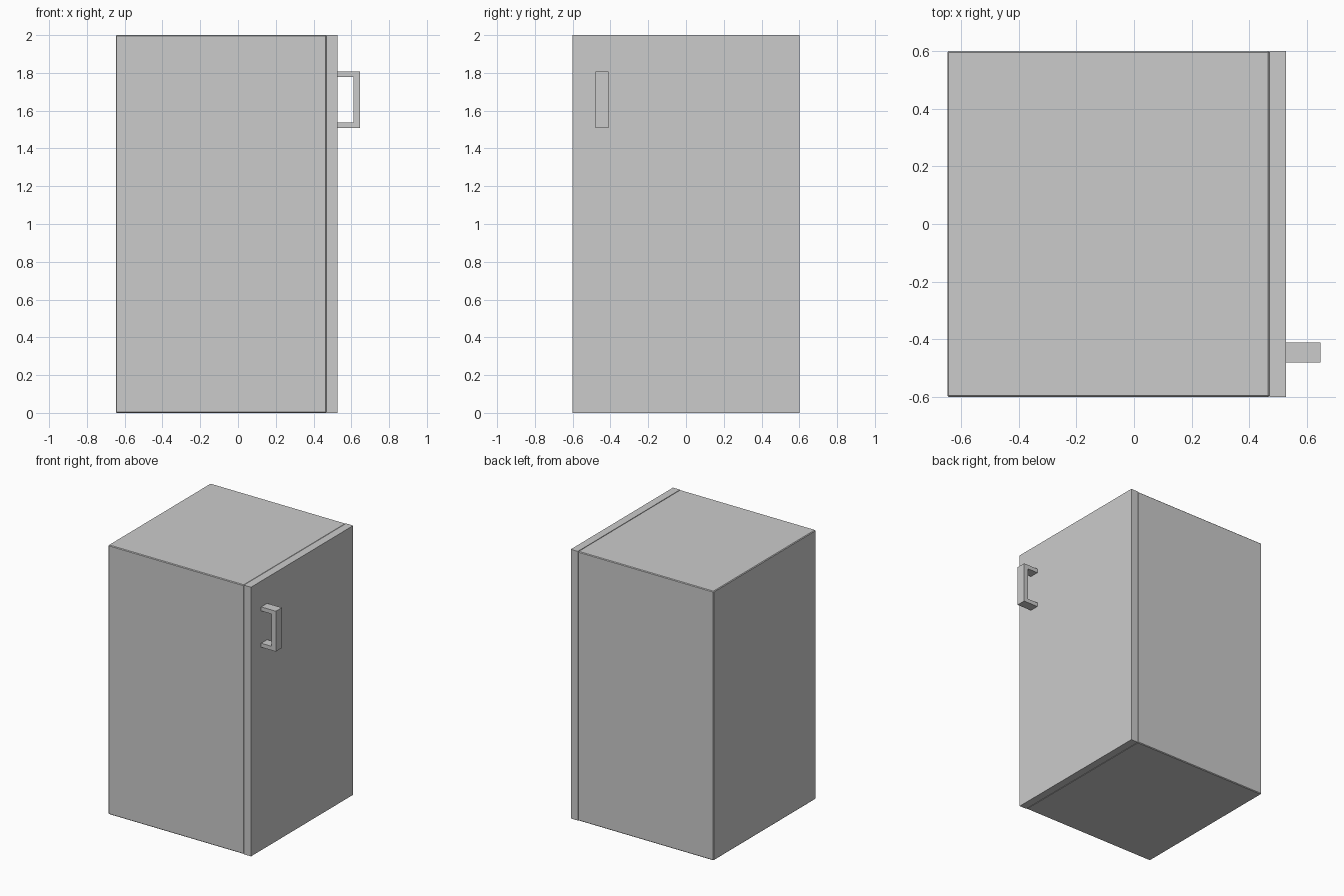
import bpy, bmesh

if "Cube" in bpy.data.objects:
    bpy.data.objects.remove(bpy.data.objects["Cube"])


def extrude_profile(name, pts, y0, y1, bevel=0.0):
    """Extrude an x-z profile between two y positions."""
    bm = bmesh.new()
    face = bm.faces.new([bm.verts.new((x, y0, z)) for x, z in pts])
    ext = bmesh.ops.extrude_face_region(bm, geom=[face])
    for v in ext["geom"]:
        if isinstance(v, bmesh.types.BMVert):
            v.co.y = y1
    bmesh.ops.recalc_face_normals(bm, faces=bm.faces)
    mesh = bpy.data.meshes.new(name)
    bm.to_mesh(mesh)
    bm.free()
    obj = bpy.data.objects.new(name, mesh)
    bpy.context.collection.objects.link(obj)
    if bevel:
        mod = obj.modifiers.new("edge_chamfer", "BEVEL")
        mod.width = bevel
        mod.segments = 1
    return obj


def rect(x0, x1, z0, z1):
    return [(x0, z0), (x1, z0), (x1, z1), (x0, z1)]


# Cabinet body with a fine chamfer
extrude_profile("cabinet_body", rect(-0.647, 0.469, 0, 2), -0.6, 0.6, 0.005)

# Door slab
extrude_profile("door", rect(0.469, 0.527, 0, 2), -0.6, 0.6)

# U-shaped door handle
extrude_profile("door_handle", [
    (0.527, 1.508), (0.647, 1.508), (0.647, 1.808), (0.527, 1.808),
    (0.527, 1.778), (0.611, 1.778), (0.611, 1.538), (0.527, 1.538),
], -0.48, -0.41)
